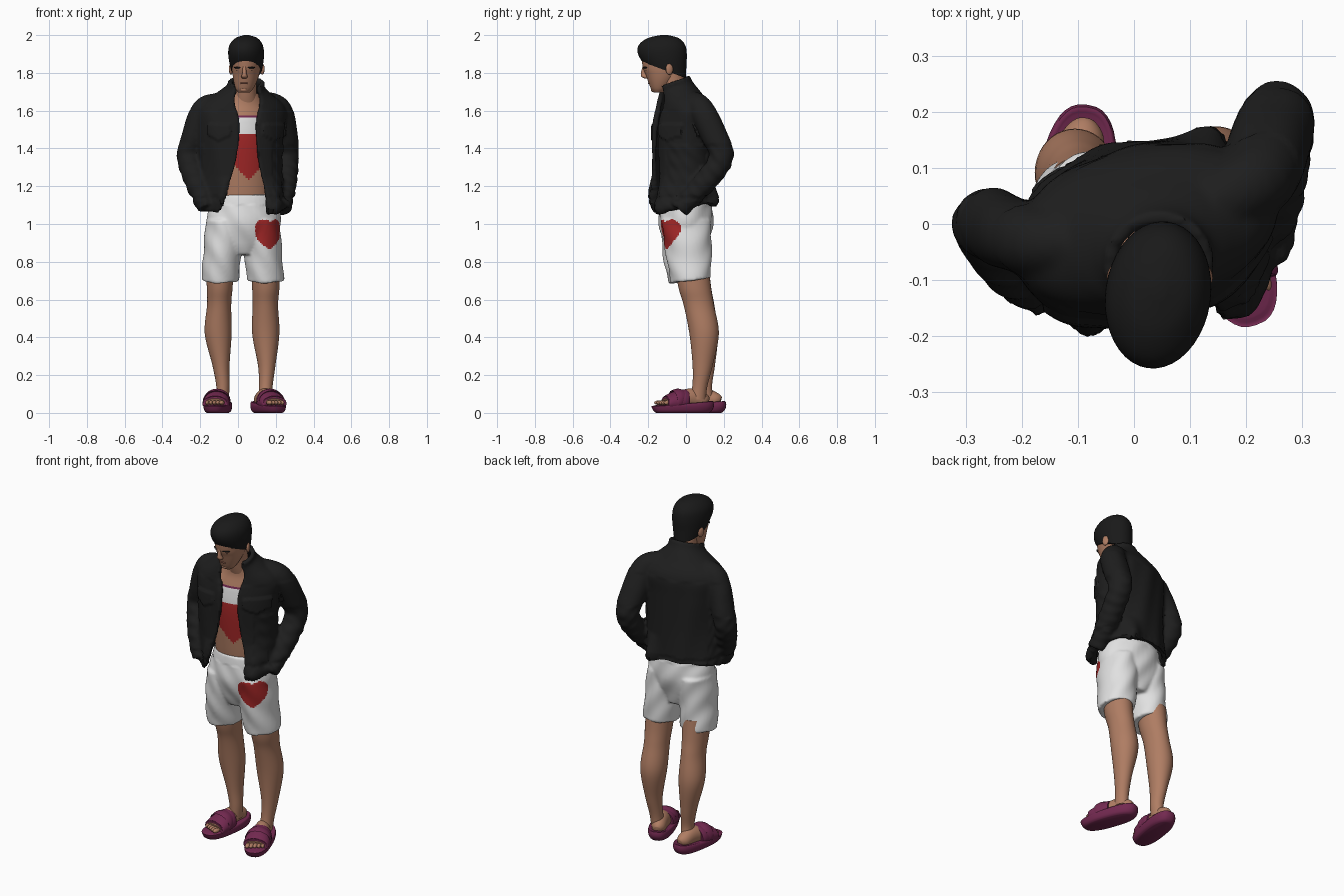
import bpy, bmesh
from math import sin, cos, pi, radians, copysign, exp
from mathutils import Vector, Matrix

if "Cube" in bpy.data.objects:
    bpy.data.objects.remove(bpy.data.objects["Cube"])


def material(name, rgb):
    m = bpy.data.materials.new(name)
    m.use_nodes = True
    m.diffuse_color = (*rgb, 1)
    bsdf = m.node_tree.nodes["Principled BSDF"]
    bsdf.inputs["Base Color"].default_value = (*rgb, 1)
    bsdf.inputs["Roughness"].default_value = 0.8
    return m


BLACK = material("black cloth", (0.013, 0.013, 0.013))
HAIR = material("black hair", (0.01, 0.01, 0.01))
SKIN = material("skin", (0.43, 0.205, 0.125))
LIPS = material("lips", (0.3, 0.12, 0.08))
WHITE = material("white cloth", (0.75, 0.75, 0.75))
RED = material("red print", (0.36, 0.02, 0.02))
PLUM = material("plum rubber", (0.17, 0.022, 0.08))
parts = []


def spline(secs, steps):
    """Catmull-Rom rows through sections (x, y, z, rx, ry, yaw, tilt, gap)."""
    s = [list(a) + [0] * (8 - len(a)) for a in secs]
    rows = []
    for i in range(len(s) - 1):
        a, b, c, d = s[max(i - 1, 0)], s[i], s[i + 1], s[min(i + 2, len(s) - 1)]
        for k in range(steps):
            t = k / steps
            rows.append([0.5 * (2 * q + (r - p) * t + (2 * p - 5 * q + 4 * r - w) * t * t
                         + (3 * q - p - 3 * r + w) * t ** 3) for p, q, r, w in zip(a, b, c, d)])
    return rows + [s[-1]]


def loft(name, secs, mat, n=40, steps=6, along=False, gapped=False, power=1.0):
    """Skin elliptical sections; along turns them square to the path."""
    rows = spline(secs, steps)
    bm = bmesh.new()
    rings = []
    for i, (x, y, z, rx, ry, yaw, tilt, gap) in enumerate(rows):
        rot = Matrix.Rotation(radians(yaw), 3, 'Z')
        if along:
            t = Vector(rows[min(i + 1, len(rows) - 1)][:3]) - Vector(rows[max(i - 1, 0)][:3])
            rot = Vector((0, 0, -1)).rotation_difference(t.normalized()).to_matrix()
        ring = []
        for j in range(n):
            a = gap + (2 * pi - 2 * gap) * j / (n - 1 if gapped else n)
            u, v = (copysign(abs(f) ** power, f) for f in (sin(a), -cos(a)))
            p = rot @ Vector((rx * u, ry * v, 0)) + Vector((x, y, z))
            p.z += tilt * ry * v
            ring.append(bm.verts.new(p))
        rings.append(ring)
    for lo, hi in zip(rings, rings[1:]):
        for j in range(n - 1 if gapped else n):
            k = (j + 1) % n
            bm.faces.new((lo[j], lo[k], hi[k], hi[j]))
    if not gapped:
        bm.faces.new(rings[0])
        bm.faces.new(rings[-1])
    bmesh.ops.recalc_face_normals(bm, faces=bm.faces)
    me = bpy.data.meshes.new(name)
    bm.to_mesh(me)
    bm.free()
    me.materials.append(mat)
    ob = bpy.data.objects.new(name, me)
    bpy.context.collection.objects.link(ob)
    parts.append(ob)
    return ob


def ball(name, loc, size, mat, yaw=0):
    bpy.ops.mesh.primitive_uv_sphere_add(segments=20, ring_count=12, radius=1)
    ob = bpy.context.object
    ob.name = name
    ob.data.transform(Matrix.Translation(loc) @ Matrix.Rotation(radians(yaw), 4, 'Z')
                      @ Matrix.Diagonal((*size, 1)))
    ob.data.materials.append(mat)
    parts.append(ob)


def select(obs):
    bpy.ops.object.select_all(action='DESELECT')
    for o in obs:
        o.select_set(True)
    bpy.context.view_layer.objects.active = obs[0]


def apply_all(ob):
    select([ob])
    for m in list(ob.modifiers):
        bpy.ops.object.modifier_apply(modifier=m.name)


def fuse(obs, voxel, rounds):
    """Join overlapping volumes into one soft skin."""
    select(obs)
    for o in obs[1:]:
        parts.remove(o)
    bpy.ops.object.join()
    r = obs[0].modifiers.new("blend", 'REMESH')
    r.mode, r.voxel_size = 'VOXEL', voxel
    s = obs[0].modifiers.new("soften", 'SMOOTH')
    s.factor, s.iterations = 0.5, rounds
    apply_all(obs[0])
    return obs[0]


def paint(ob, mats, rule):
    for m in mats:
        ob.data.materials.append(m)
    names = [m.name for m in ob.data.materials]
    for f in ob.data.polygons:
        m = rule(f.center)
        if m:
            f.material_index = names.index(m.name)


def push(ob, amount):
    """Move each vertex along its normal by a rule."""
    normals = [v.normal.copy() for v in ob.data.vertices]
    for v, n in zip(ob.data.vertices, normals):
        v.co += n * amount(v.co, n)


# torso with printed cropped top
torso = loft("torso", [(.035, 0, 1.08, .15, .11, 12), (.03, -.01, 1.2, .15, .115, 12),
                       (.025, -.015, 1.42, .17, .125, 12), (.025, -.015, 1.54, .165, .115, 12),
                       (.035, -.02, 1.63, .11, .085, 10), (.04, -.04, 1.69, .065, .065)],
             SKIN, n=140, steps=18)


def top_print(c):
    if c.y > 0 or c.z > 1.575:
        return None
    if c.z > 1.565:
        return PLUM
    if 1.235 + abs(c.x - .055) < c.z < 1.478:
        return RED
    return WHITE if c.z > 1.45 else None


paint(torso, (PLUM, RED, WHITE), top_print)
loft("neck", [(.042, -.03, 1.62, .07, .065), (.042, -.06, 1.7, .056, .06),
              (.045, -.08, 1.82, .058, .065)], SKIN)

# head, tipped forward
loft("head", [(.032, -.145, 1.695, .03, .025, -6), (.034, -.14, 1.715, .046, .045, -6),
              (.038, -.132, 1.75, .06, .067, -6), (.042, -.125, 1.79, .07, .088, -6),
              (.044, -.122, 1.83, .076, .107, -6), (.044, -.122, 1.9, .08, .113, -6),
              (.044, -.122, 1.96, .06, .08, -6)], SKIN)
loft("nose", [(.034, -.222, 1.835, .009, .008, -6), (.034, -.224, 1.8, .011, .014, -6),
              (.034, -.219, 1.78, .017, .017, -6), (.034, -.21, 1.77, .01, .01, -6)], SKIN, n=16)
ball("lips", (.032, -.194, 1.745), (.022, .008, .005), LIPS, -6)
ball("chin", (.032, -.168, 1.712), (.024, .018, .015), SKIN)
for side, label in ((-1, "right"), (1, "left")):
    x = .034 + side * .034
    y = -.206 - side * .004
    ball(label + "_brow", (x, y - .006, 1.828), (.025, .009, .005), HAIR, side * 24 - 6)
    ball(label + "_eye", (x, y + .004, 1.812), (.011, .008, .003), HAIR, side * 24 - 6)
    ball(label + "_ear", (.046 + side * .083, -.088, 1.82), (.01, .02, .03), SKIN, side * 20)

# hair cap cut along a slanted hairline
hair = loft("hair", [(.046, -.075, 1.75, .065, .075), (.045, -.105, 1.83, .085, .107, -6),
                     (.043, -.125, 1.9, .094, .13, -8), (.043, -.127, 1.95, .086, .122, -8),
                     (.045, -.12, 1.985, .056, .08, -8), (.045, -.115, 2.0, .012, .018)], HAIR)
bm = bmesh.new()
bm.from_mesh(hair.data)
cut = bmesh.ops.bisect_plane(bm, geom=bm.verts[:] + bm.edges[:] + bm.faces[:], clear_inner=True,
                             plane_co=(0, -.24, 1.862), plane_no=(0, .09, .24))
bmesh.ops.holes_fill(bm, edges=[e for e in cut["geom_cut"] if isinstance(e, bmesh.types.BMEdge)])
bm.to_mesh(hair.data)
bm.free()

# open jacket with bent sleeves
jacket = loft("jacket", [(.018, -.018, 1.085, .218, .158, 4, .2, .66), (.018, -.018, 1.19, .212, .152, 9, .06, .5),
                         (.015, -.018, 1.32, .21, .146, 14, 0, .3), (.015, -.018, 1.5, .222, .143, 14, 0, .2),
                         (.02, -.01, 1.61, .222, .13, 14, 0, .28), (.03, -.035, 1.68, .14, .102, 12, .1, .5),
                         (.04, -.06, 1.72, .09, .085, 8, .3, .7), (.045, -.072, 1.755, .086, .08, 4, .35, .8)],
              BLACK, n=72, gapped=True)
shell = jacket.modifiers.new("thickness", 'SOLIDIFY')
shell.thickness, shell.offset = .026, 0
apply_all(jacket)
right_sleeve = loft("right_sleeve", [(-.11, -.03, 1.645, .05, .05), (-.18, -.03, 1.605, .064, .064),
                                     (-.226, -.012, 1.48, .066, .066), (-.262, -.002, 1.36, .062, .062),
                                     (-.22, -.065, 1.22, .06, .06), (-.165, -.115, 1.085, .05, .05)],
                    BLACK, along=True)
left_sleeve = loft("left_sleeve", [(.13, .035, 1.65, .055, .055), (.215, .08, 1.605, .068, .068),
                                   (.243, .148, 1.47, .071, .071), (.257, .187, 1.35, .064, .064),
                                   (.25, .09, 1.21, .06, .06), (.232, -.035, 1.08, .05, .05)],
                   BLACK, along=True)
jacket = fuse([jacket, right_sleeve, left_sleeve], .01, 4)


def tailoring(c, n):
    d = 0
    for px in (-.1, .19):  # chest pocket flaps
        if n.y < -.3 and abs(c.x - px) < .062 and 1.44 + .5 * abs(c.x - px) < c.z < 1.53:
            d += .009
    if abs(c.x) > .18 and c.z < 1.42:  # sleeve creases
        d += .003 * sin(c.z * 75 + c.y * 60) * sin(c.x * 40 + c.y * 25 + 1)
    elif c.z < 1.6:  # soft body folds
        d += .003 * sin(c.x * 45 + c.z * 9)
    low = min(1, max(0, (1.25 - c.z) / .15))
    # flared front edges and a billow at the back hem
    d += .05 * low * max(0, -n.y) * exp(-((abs(c.x - .065) - .13) / .05) ** 2) * (c.y < -.05)
    d += .06 * low * max(0, n.y) * exp(-((c.x - .13) / .04) ** 2) * (c.y > .05)
    return d - (.004 if 1.125 < c.z < 1.145 else 0)


push(jacket, tailoring)

# shorts with heart print
waist = loft("shorts", [(.025, .005, .84, .11, .09), (.028, 0, .9, .165, .115), (.03, 0, 1.0, .198, .144),
                        (.033, 0, 1.1, .18, .138), (.035, 0, 1.155, .165, .13)], WHITE)
legs = [loft("short_leg", [(x + .012 * s, .02 + .006 * s, .7, .099, .105, 0, .13),
                           (x, .006 + .008 * s, .85, .1, .122, 0, .05),
                           (x - .012 * s, 0, 1.02, .1, .13)], WHITE)
        for x, s in ((-.083, -1), (.133, 1))]
shorts = fuse([waist] + legs, .008, 4)
push(shorts, lambda c, n: .0025 * sin(c.x * 50 + c.z * 38) if c.z < 1.1 else 0)


def heart(c):
    u = ((c.x - .165) * .9 + (c.y + .1) * .45) / .073
    w = (c.z - .934) / .073
    inside = (u * u + w * w - 1) ** 3 - u * u * w ** 3 < 0
    return RED if inside and c.y < .02 and c.x > .05 else None


paint(shorts, (RED,), heart)

# bare legs
loft("right_leg", [(-.085, .105, .07, .036, .045), (-.08, .098, .14, .035, .04), (-.09, .1, .25, .045, .053),
                   (-.105, .094, .42, .071, .076), (-.1, .07, .57, .064, .08),
                   (-.097, .048, .66, .068, .086), (-.095, .03, .78, .075, .09)], SKIN)
loft("left_leg", [(.142, .06, .07, .036, .045), (.147, .073, .14, .036, .04), (.152, .088, .25, .046, .053),
                  (.147, .096, .42, .072, .078), (.145, .068, .57, .067, .08),
                  (.147, .047, .66, .072, .086), (.145, .03, .78, .075, .09)], SKIN)


# sandals and feet, built toe-forward then turned into place
def sandal(label, x, y, yaw, inner):
    first = len(parts)
    loft(label + "_sole", [(0, 0, 0, .052, .145), (0, 0, .01, .064, .16), (0, 0, .035, .07, .172),
                           (0, 0, .048, .066, .168, 0, .08), (0, 0, .049, .056, .155, 0, .06)],
         PLUM, steps=3, power=.78)
    loft(label + "_foot", [(0, .14, .06, .02, .025), (0, .115, .068, .038, .04), (0, .05, .078, .043, .052),
                           (0, -.03, .068, .05, .04), (0, -.1, .056, .052, .018)], SKIN, along=True)
    loft(label + "_strap", [(0, .02, .062, .058, .06), (0, 0, .062, .067, .062), (0, -.05, .055, .071, .055),
                            (0, -.09, .05, .07, .042), (0, -.1, .05, .064, .036)], PLUM, along=True)
    loft(label + "_buckle_band", [(0, -.02, .066, .067, .06), (0, -.025, .066, .071, .063),
                                  (0, -.05, .06, .073, .059), (0, -.055, .06, .069, .054)],
         PLUM, along=True, steps=2)
    for i in range(5):
        ball(f"{label}_toe_{i + 1}", (inner * (.038 - i * .02), -.12 + i * .006, .054),
             (.014 - i * .001, .026, .012), SKIN)
    m = Matrix.Translation((x, y, 0)) @ Matrix.Rotation(radians(yaw), 4, 'Z')
    for ob in parts[first:]:
        for v in ob.data.vertices:
            v.co.z = max(v.co.z, 0 if "sole" in ob.name else .015)
        ob.data.transform(m)


sandal("right", -.107, .042, -8, 1)
sandal("left", .16, -.018, 20, -1)

select(parts)
bpy.ops.object.shade_smooth_by_angle(angle=radians(50))
